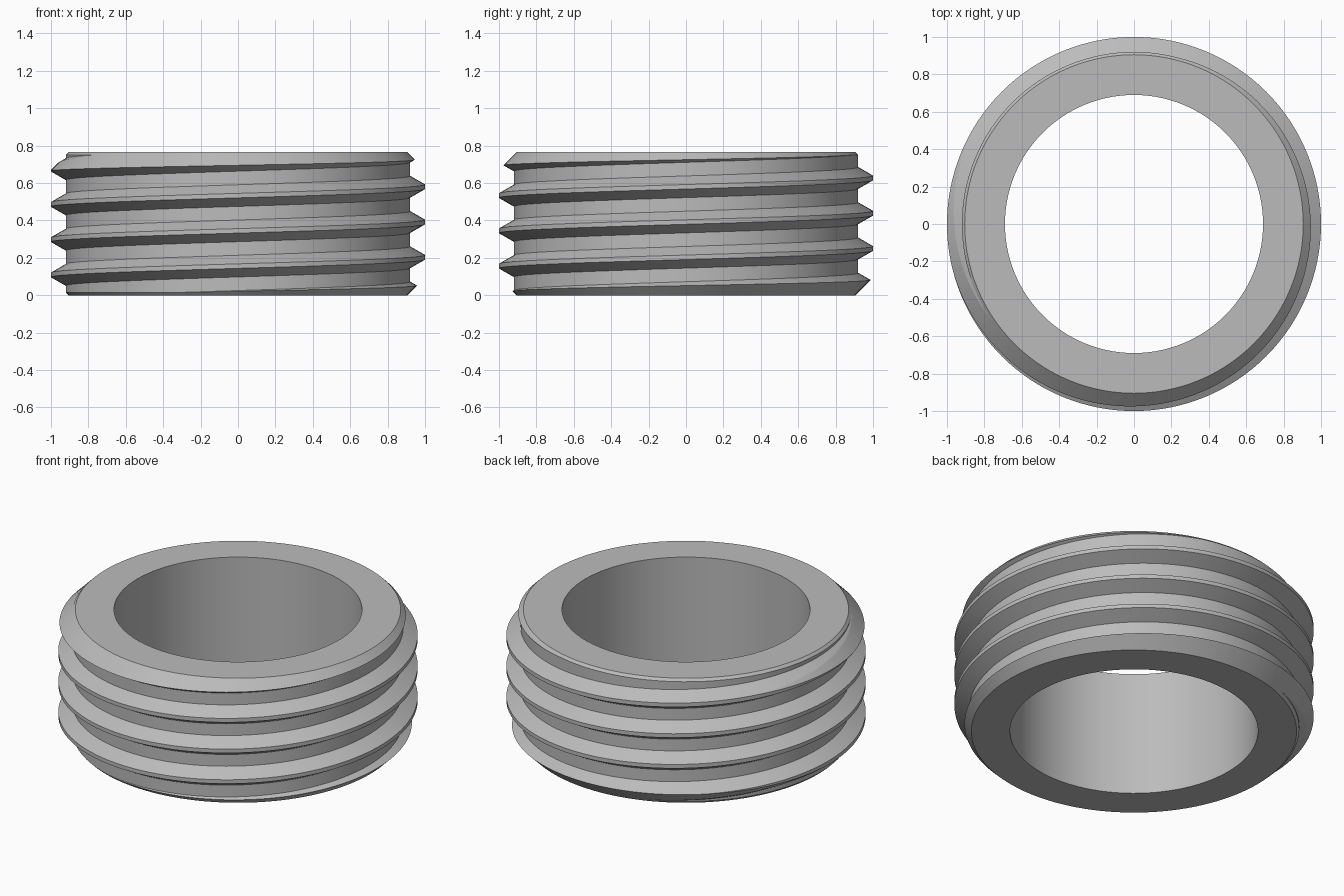
import bpy, bmesh
from math import cos, sin, pi, radians

cube = bpy.data.objects.get("Cube")
if cube:
    bpy.data.objects.remove(cube, do_unlink=True)

SEG = 128
HEIGHT, BORE, END_R = 0.765, 0.69, 0.905       # ring height, hole radius, radius at chamfered ends
CREST_R, ROOT_R, PITCH = 1.0, 0.92, 0.1885     # thread dimensions
CREST_Z = 0.58                                 # height of one crest at angle zero
HALF_CREST, FLANK = 0.012, 0.046

steel = bpy.data.materials.new("grey_metal")
steel.use_nodes = True
grey = (0.5, 0.5, 0.5, 1)
steel.diffuse_color = grey
steel.node_tree.nodes["Principled BSDF"].inputs["Base Color"].default_value = grey


def make_object(name, bm):
    bmesh.ops.recalc_face_normals(bm, faces=bm.faces)
    mesh = bpy.data.meshes.new(name)
    bm.to_mesh(mesh)
    bm.free()
    mesh.materials.append(steel)
    obj = bpy.data.objects.new(name, mesh)
    bpy.context.collection.objects.link(obj)
    return obj


def polar(bm, r, j, z):
    a = 2 * pi * j / SEG
    return bm.verts.new((r * cos(a), r * sin(a), z))


# Chamfered ring: closed profile turned around z
def ring_blank():
    bm = bmesh.new()
    wide, c = 1.05, 1.05 - END_R
    profile = [(BORE, 0), (END_R, 0), (wide, c),
               (wide, HEIGHT - c), (END_R, HEIGHT), (BORE, HEIGHT)]
    cols = [[polar(bm, r, j, z) for r, z in profile] for j in range(SEG)]
    n = len(profile)
    for j in range(SEG):
        a, b = cols[j], cols[(j + 1) % SEG]
        for k in range(n):
            bm.faces.new((a[k], b[k], b[(k + 1) % n], a[(k + 1) % n]))
    return make_object("threaded_ring", bm)


# Overlong solid screw: thread profile climbing one pitch per turn
def screw_solid():
    bm = bmesh.new()
    tooth = [(ROOT_R, -HALF_CREST - FLANK), (CREST_R, -HALF_CREST),
             (CREST_R, HALF_CREST), (ROOT_R, HALF_CREST + FLANK)]
    points = [(r, CREST_Z + PITCH * turn + dz) for turn in range(-5, 4) for r, dz in tooth]
    n, step = len(points), len(tooth)
    cols = [[polar(bm, r, j, z + PITCH * j / SEG) for r, z in points] for j in range(SEG)]
    # The last column joins the first one turn higher up
    top_r, top_z = points[0][0], points[0][1] + PITCH * 9
    extra = [polar(bm, r, 0, z + PITCH * 9) for r, z in points[:step]]
    cols.append(cols[0][step:] + extra)
    for j in range(SEG):
        a, b = cols[j], cols[j + 1]
        for k in range(n - 1):
            bm.faces.new((a[k], b[k], b[k + 1], a[k + 1]))
    # Close both ends with fans
    low = [cols[j][0] for j in range(SEG)] + [cols[0][k] for k in range(step, 0, -1)]
    high = [cols[j][-1] for j in range(SEG + 1)] + extra[-2::-1] + []
    for loop, z in ((low, -0.6), (high, 1.6)):
        centre = bm.verts.new((0, 0, z))
        for i, v in enumerate(loop):
            bm.faces.new((v, loop[(i + 1) % len(loop)], centre))
    return make_object("thread_cutter", bm)


ring = ring_blank()
screw = screw_solid()
screw.hide_render = True

# Cut the thread into the ring
cut = ring.modifiers.new("thread", 'BOOLEAN')
cut.operation = 'INTERSECT'
cut.solver = 'EXACT'
cut.object = screw
bpy.ops.object.select_all(action='DESELECT')
bpy.context.view_layer.objects.active = ring
ring.select_set(True)
bpy.ops.object.modifier_apply(modifier=cut.name)
bpy.data.objects.remove(screw, do_unlink=True)
bpy.ops.object.shade_smooth_by_angle(angle=radians(12))
